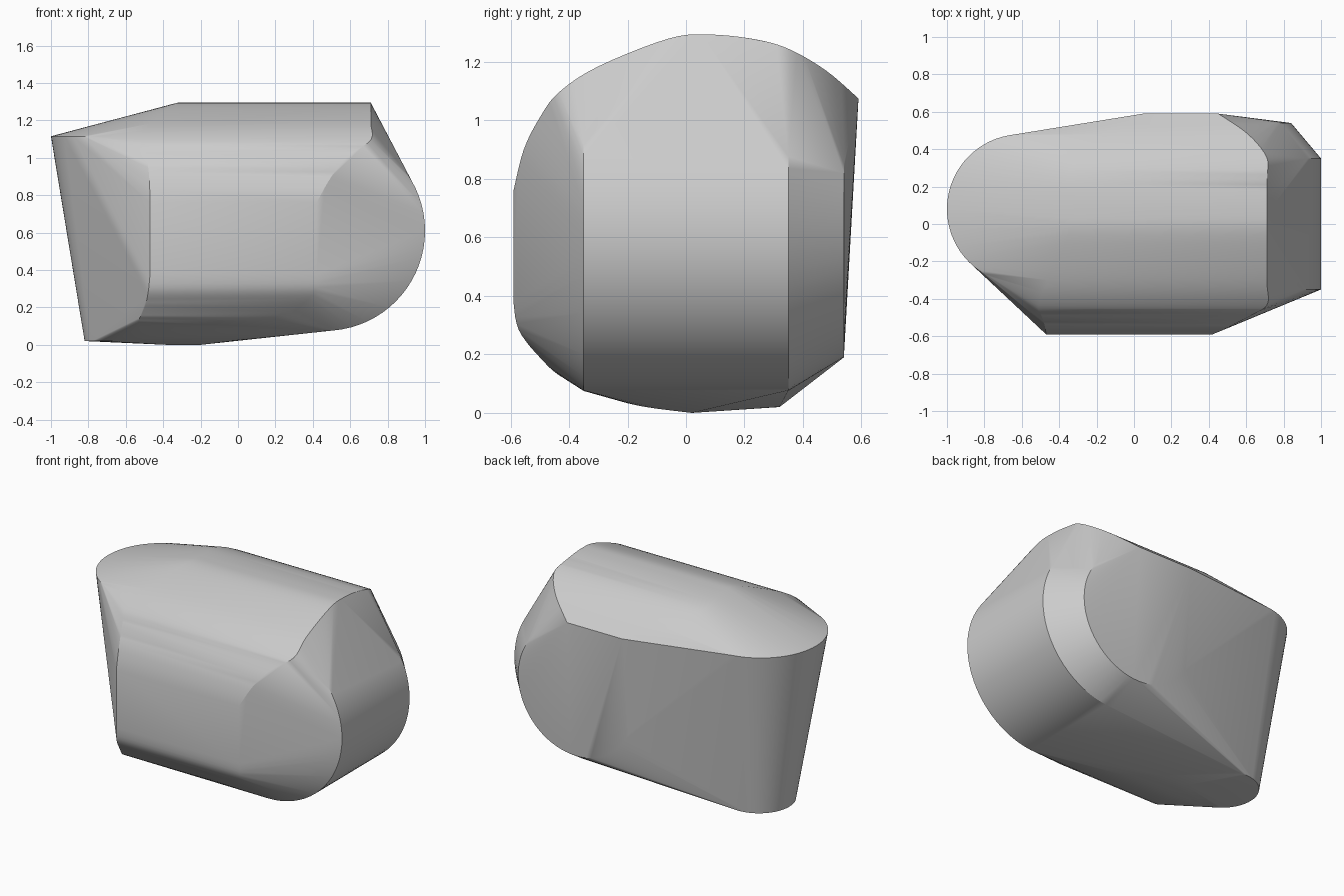
import bpy, bmesh, math

cube = bpy.data.objects.get("Cube")
if cube:
    bpy.data.objects.remove(cube, do_unlink=True)

grey = bpy.data.materials.new("plain grey")
grey.use_nodes = True
colour = (0.6, 0.6, 0.6, 1)
grey.diffuse_color = colour
grey.node_tree.nodes["Principled BSDF"].inputs["Base Color"].default_value = colour

bm = bmesh.new()


def circle(a, b, radius, place, steps=72):
    """Add a ring of points; place turns its two plane coordinates into xyz."""
    for i in range(steps):
        t = math.tau * i / steps
        bm.verts.new(place(a + radius * math.cos(t), b + radius * math.sin(t)))


def smooth_rows(rows, steps=5):
    """Refine (y, z, left x, right x) rows with a Catmull-Rom curve."""
    ends = [rows[0]] + rows + [rows[-1]]
    for p, q, r, s in zip(ends, ends[1:], ends[2:], ends[3:]):
        for i in range(steps):
            t = i / steps
            yield [0.5 * (2 * b + (c - a) * t + (2 * a - 5 * b + 4 * c - d) * t ** 2
                          + (3 * b - a - 3 * c + d) * t ** 3)
                   for a, b, c, d in zip(p, q, r, s)]
    yield rows[-1]


# Round right end, with a smaller disc behind it for the bevelled back rim
for y in (-0.35, 0.35):
    circle(0.465, 0.61, 0.535, lambda x, z: (x, y, z))
circle(0.42, 0.61, 0.42, lambda x, z: (x, 0.54, z))

# Tapered upright left end
circle(-0.6, 0.08, 0.4, lambda x, y: (x, y, 1.115))
circle(-0.6, 0.1, 0.22, lambda x, y: (x, y, 0.02))

# Barrel running lengthwise: rounded top, then rounded belly
top = [(-0.59, 0.76, -0.47, 0.42), (-0.555, 0.9, -0.475, 0.5),
       (-0.5, 1.01, -0.49, 0.59), (-0.435, 1.096, -0.51, 0.71),
       (-0.3, 1.185, -0.46, 0.71), (-0.06, 1.28, -0.35, 0.71),
       (0.08, 1.294, -0.32, 0.71), (0.24, 1.277, -0.35, 0.71),
       (0.355, 1.243, -0.3, 0.71), (0.48, 1.17, -0.15, 0.61),
       (0.59, 1.075, 0.05, 0.45)]
belly = [(-0.59, 0.38, -0.47, 0.42), (-0.572, 0.284, -0.48, 0.41),
         (-0.5, 0.19, -0.5, 0.3), (-0.41, 0.115, -0.53, 0.1),
         (-0.2, 0.033, -0.45, 0), (0.02, 0, -0.38, -0.2)]
for rows in (top, belly):
    for y, z, left, right in smooth_rows(rows):
        bm.verts.new((left, y, z))
        bm.verts.new((right, y, z))

# Wrap everything in one convex skin and drop the points inside it
hull = bmesh.ops.convex_hull(bm, input=bm.verts[:], use_existing_faces=False)
spare = {v for v in hull["geom_interior"] + hull["geom_unused"]
         if isinstance(v, bmesh.types.BMVert)}
bmesh.ops.delete(bm, geom=list(spare), context="VERTS")
bmesh.ops.dissolve_limit(bm, angle_limit=math.radians(0.5),
                         verts=bm.verts[:], edges=bm.edges[:])
bmesh.ops.recalc_face_normals(bm, faces=bm.faces[:])

mesh = bpy.data.meshes.new("rounded_block")
bm.to_mesh(mesh)
bm.free()
mesh.materials.append(grey)
block = bpy.data.objects.new("rounded_block", mesh)
bpy.context.collection.objects.link(block)
bpy.context.view_layer.objects.active = block
block.select_set(True)
bpy.ops.object.shade_smooth_by_angle(angle=math.radians(25))
